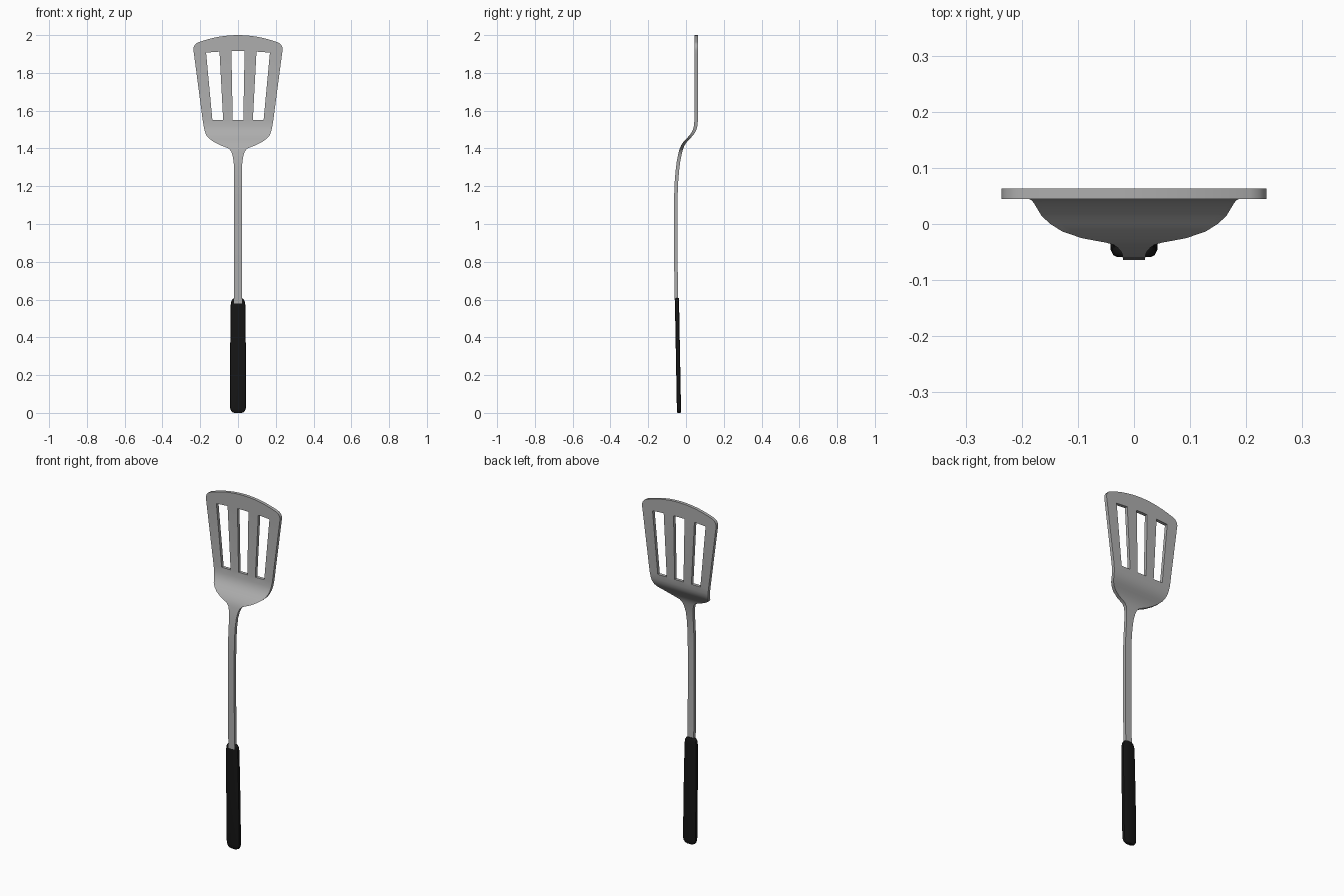
import bpy, bmesh, math

if "Cube" in bpy.data.objects:
    bpy.data.objects.remove(bpy.data.objects["Cube"])


def finish(bm, name, color, angle=30):
    bmesh.ops.recalc_face_normals(bm, faces=bm.faces)
    mesh = bpy.data.meshes.new(name)
    bm.to_mesh(mesh)
    bm.free()
    ob = bpy.data.objects.new(name, mesh)
    bpy.context.collection.objects.link(ob)
    mat = bpy.data.materials.new(name + "_material")
    mat.diffuse_color = color
    mat.use_nodes = True
    mat.node_tree.nodes["Principled BSDF"].inputs["Base Color"].default_value = mat.diffuse_color
    mesh.materials.append(mat)
    bpy.ops.object.select_all(action='DESELECT')
    bpy.context.view_layer.objects.active = ob
    ob.select_set(True)
    bpy.ops.object.shade_smooth_by_angle(angle=math.radians(angle))
    return ob


# Metal sheet rows: height, half width, centre y, sag towards the sides
ROWS = [
    (0.58, .020, -.050, 0), (0.75, .020, -.053, 0), (0.90, .020, -.0545, 0),
    (1.05, .020, -.0545, 0), (1.15, .020, -.0535, 0), (1.22, .020, -.051, 0),
    (1.28, .0205, -.046, 0), (1.33, .023, -.040, 0), (1.365, .029, -.033, 0),
    (1.385, .036, -.028, 0), (1.40, .050, -.024, 0), (1.417, .093, -.016, 0),
    (1.435, .128, -.004, 0), (1.45, .150, .010, 0), (1.465, .165, .024, 0),
    (1.48, .172, .036, 0), (1.50, .178, .046, 0), (1.52, .182, .051, 0),
    (1.55, .187, .054, 0), (1.915, .233, .054, .015), (2.0, .2405, .054, .05)]
HALF = [.15, .285, .42, .5725, .725, .86, 1]      # column positions
COLS = [-f for f in reversed(HALF)] + [0] + HALF
THICK = .0185

# Blade and shaft: one bent sheet with three slots left open
bm = bmesh.new()
grid = [[bm.verts.new((f * w, y - THICK / 2, z - sag * f * f)) for f in COLS]
        for z, w, y, sag in ROWS]
for r in range(len(ROWS) - 1):
    for c in range(len(COLS) - 1):
        mid = abs(COLS[c] + COLS[c + 1]) / 2
        if ROWS[r][0] == 1.55 and (mid < .15 or .42 < mid < .725):
            continue
        bm.faces.new((grid[r][c], grid[r][c + 1], grid[r + 1][c + 1], grid[r + 1][c]))
bmesh.ops.delete(bm, geom=[v for v in bm.verts if not v.link_faces], context='VERTS')
bmesh.ops.bevel(bm, geom=[grid[-1][0], grid[-1][-1]], offset=.03, segments=4,
                profile=.5, affect='VERTICES')
# give the sheet its thickness
ext = bmesh.ops.extrude_face_region(bm, geom=bm.faces[:], use_keep_orig=True)
bmesh.ops.translate(bm, vec=(0, THICK, 0),
                    verts=[g for g in ext["geom"] if isinstance(g, bmesh.types.BMVert)])
finish(bm, "slotted_blade_and_shaft", (.42, .42, .42, 1))

# Grip: chamfered flat bar with rounded ends (height, half width, half depth)
SECTIONS = [(0, .020, .009), (.004, .030, .010), (.012, .037, .0105), (.027, .042, .011),
            (.28, .042, .011), (.57, .039, .011), (.59, .036, .011),
            (.602, .029, .011), (.608, .020, .0105)]
bm = bmesh.new()
loops = []
for z, w, d in SECTIONS:
    y0 = -.037 - .011 * z / .6
    i, m = w - .008, w - .0025
    quarter = [(w, d * .25), (m, d * .75), (i, d)]
    pts = quarter + [(-x, y) for x, y in reversed(quarter)]
    pts += [(-x, -y) for x, y in pts]
    loops.append([bm.verts.new((x, y0 + y, z)) for x, y in pts])
for a, b in zip(loops, loops[1:]):
    for k in range(len(a)):
        n = (k + 1) % len(a)
        bm.faces.new((a[k], a[n], b[n], b[k]))
bm.faces.new(loops[0])
bm.faces.new(loops[-1])
finish(bm, "grip", (.008, .008, .008, 1), 35)
